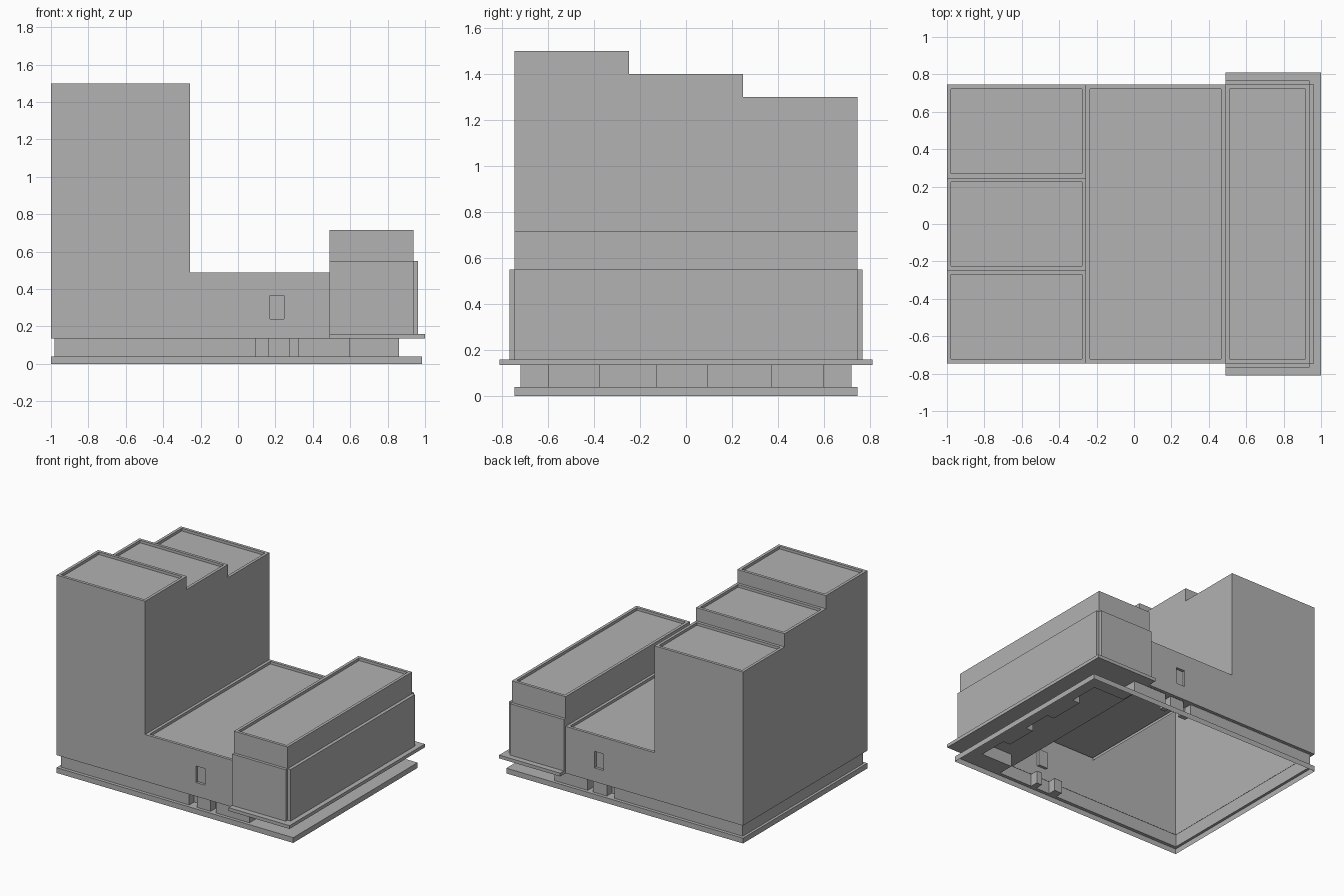
import bpy
import bmesh

old = bpy.data.objects.get("Cube")
if old:
    bpy.data.objects.remove(old, do_unlink=True)

GREY = (0.445, 0.445, 0.445, 1)
mat = bpy.data.materials.new("concrete grey")
mat.use_nodes = True
mat.diffuse_color = GREY
mat.node_tree.nodes["Principled BSDF"].inputs["Base Color"].default_value = GREY

RIM, DEPTH = 0.022, 0.02      # parapet width and drop to the roof deck
HALF = 0.745                  # half depth of the main building
X0, TOWER, ANNEX, ANNEX_END = -1.0, -0.257, 0.488, 0.938
PLINTH, FLOOR, SLAB, LOW = 0.04, 0.135, 0.16, 0.49


def finish(name, bm):
    bmesh.ops.remove_doubles(bm, verts=bm.verts, dist=0.0005)
    bmesh.ops.recalc_face_normals(bm, faces=bm.faces)
    mesh = bpy.data.meshes.new(name)
    bm.to_mesh(mesh)
    bm.free()
    mesh.materials.append(mat)
    obj = bpy.data.objects.new(name, mesh)
    bpy.context.collection.objects.link(obj)
    return obj


def face(bm, pts):
    return bm.faces.new([bm.verts.new(p) for p in pts])


def nest(bm, loops, cap=True):
    """Join successive loops with quads and close the last one."""
    for a, b in zip(loops, loops[1:]):
        for i in range(len(a)):
            j = (i + 1) % len(a)
            face(bm, [a[i], a[j], b[j], b[i]])
    if cap:
        face(bm, loops[-1])


def rect(x0, x1, y0, y1, z):
    return [(x0, y0, z), (x1, y0, z), (x1, y1, z), (x0, y1, z)]


def roof(bm, x0, x1, y0, y1, z):
    inner = (x0 + RIM, x1 - RIM, y0 + RIM, y1 - RIM)
    nest(bm, [rect(x0, x1, y0, y1, z), rect(*inner, z), rect(*inner, z - DEPTH)])


def block(name, x0, x1, y0, y1, top, front=None, east=None, back=None, west=None):
    """Open-bottomed volume; each wall is given by its lower edge."""
    bm = bmesh.new()
    roof(bm, x0, x1, y0, y1, top)
    corners = rect(x0, x1, y0, y1, top)
    for i, low in enumerate((front, east, back, west)):
        if low is not None:
            a, b = corners[i], corners[(i + 1) % 4]
            face(bm, [(a[0], a[1], low), (b[0], b[1], low), b, a])
    return finish(name, bm)


def box(name, x0, x1, y0, y1, z0, z1):
    bm = bmesh.new()
    nest(bm, [rect(x0, x1, y0, y1, z0), rect(x0, x1, y0, y1, z1)])
    face(bm, rect(x0, x1, y0, y1, z0))
    return finish(name, bm)


def ledge(bm, outer, inner):
    """Flat ring between two outlines."""
    edges = []
    for loop in (outer, inner):
        vs = [bm.verts.new(p) for p in loop]
        edges += [bm.edges.new((vs[i - 1], vs[i])) for i in range(len(vs))]
    bmesh.ops.triangle_fill(bm, use_beauty=True, edges=edges)


# Stepped tower
step = 0.247
block("tower_front", X0, TOWER, -HALF, -step, 1.5,
      front=FLOOR, east=LOW - DEPTH, back=1.4 - DEPTH, west=FLOOR)
block("tower_middle", X0, TOWER, -step, step, 1.4,
      east=LOW - DEPTH, back=1.3 - DEPTH, west=FLOOR)
block("tower_back", X0, TOWER, step, HALF, 1.3,
      east=LOW - DEPTH, back=FLOOR, west=FLOOR)

# Low hall, with a recessed window at the front and back
block("low_hall_roof", TOWER, ANNEX, -HALF, HALF, LOW)


def upright(x0, x1, z0, z1, y):
    return [(x0, y, z0), (x1, y, z0), (x1, y, z1), (x0, y, z1)]


for name, side in (("front", -1), ("back", 1)):
    bm = bmesh.new()
    window = (0.17, 0.245, 0.24, 0.365)
    nest(bm, [upright(TOWER, ANNEX, FLOOR, LOW, side * HALF),
              upright(*window, side * HALF),
              upright(*window, side * (HALF - 0.02))])
    finish(name + "_window_wall", bm)

# Annex with cladding panels over a projecting slab
block("annex", ANNEX, ANNEX_END, -HALF, HALF, 0.715,
      front=SLAB, east=SLAB, back=SLAB, west=SLAB)
box("annex_slab", ANNEX, 1.0, -0.81, 0.81, FLOOR, SLAB)
box("annex_side_panel", ANNEX_END, 0.963, -HALF, HALF, SLAB, 0.55)
box("annex_front_panel", ANNEX, ANNEX_END, -0.767, -HALF, SLAB, 0.55)
box("annex_back_panel", ANNEX, ANNEX_END, HALF, 0.767, SLAB, 0.55)

# Ground floor outline: door alcoves front and back, stepped bays at the side
WALL, ALCOVE, BAY, BAY_IN = 0.72, 0.66, 0.86, 0.80
front = [(-0.98, -WALL)]
for a, b in ((0.095, 0.16), (0.275, 0.32)):
    front += [(a, -WALL), (a, -ALCOVE), (b, -ALCOVE), (b, -WALL)]
front += [(0.6, -WALL), (0.6, -0.6)]
side = []
for a, b in ((-0.6, -0.375), (-0.13, 0.095), (0.37, 0.6)):
    side += [(BAY_IN, a), (BAY, a), (BAY, b), (BAY_IN, b)]
side = side[1:-1]
back = [(x, -y) for x, y in reversed(front)]
outline = front + side + back


def at(z):
    return [(x, y, z) for x, y in outline]


bm = bmesh.new()
nest(bm, [at(PLINTH), at(FLOOR)], cap=False)
finish("ground_floor_wall", bm)

bm = bmesh.new()
ledge(bm, rect(X0, 0.98, -HALF, HALF, FLOOR + 0.001), at(FLOOR + 0.001))
finish("soffit", bm)

# Plinth, open underneath
bm = bmesh.new()
base = (X0, 0.985, -HALF, HALF)
nest(bm, [rect(*base, 0), rect(*base, PLINTH)], cap=False)
ledge(bm, rect(*base, PLINTH), at(PLINTH))
finish("plinth", bm)
